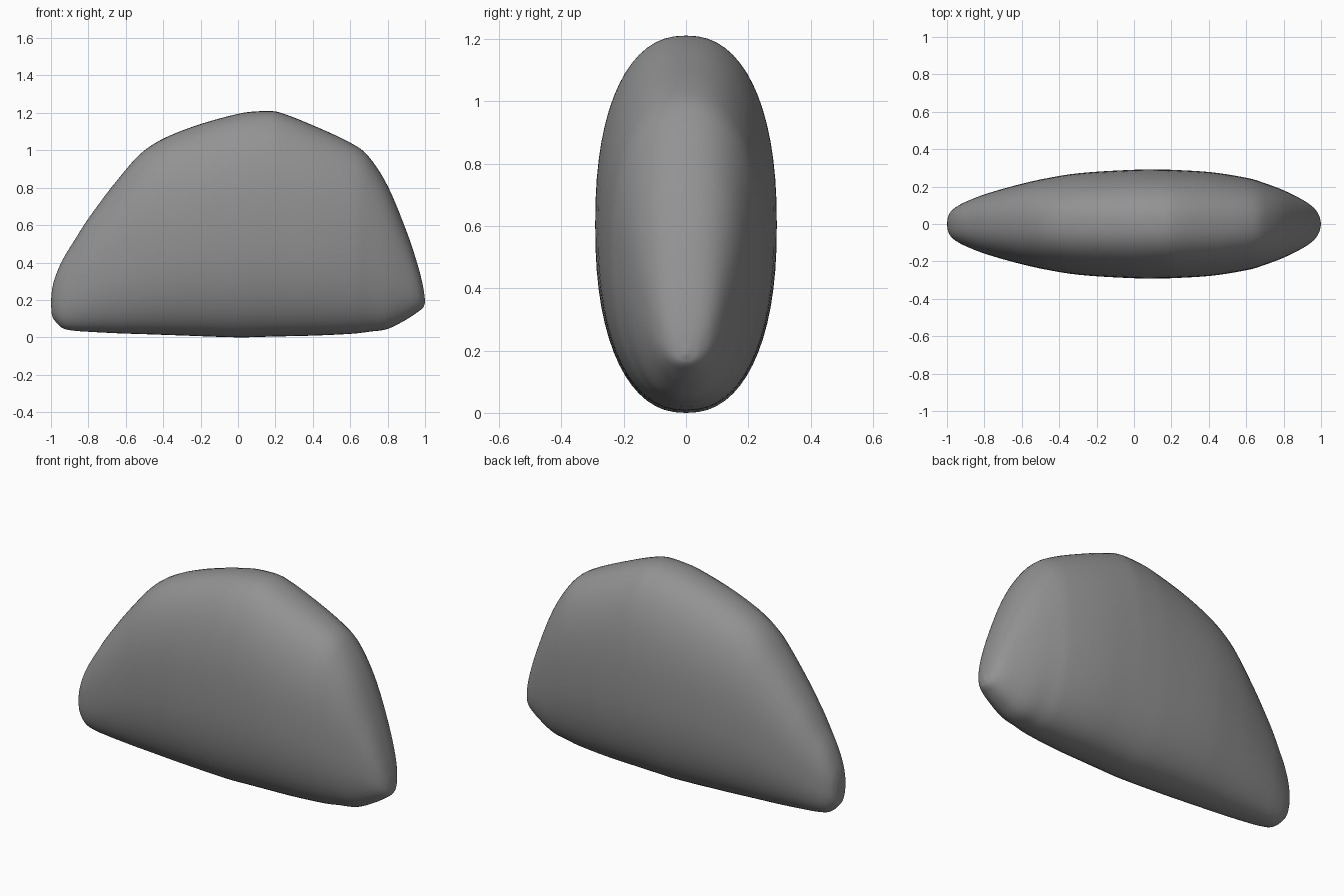
import bpy, bmesh, math

if "Cube" in bpy.data.objects:
    bpy.data.objects.remove(bpy.data.objects["Cube"])

# Cross-section stations along x: (x, bottom z, top z, half width)
STATIONS = [
    (-1.00, 0.18, 0.19, 0.004), (-0.995, 0.12, 0.25, 0.035), (-0.98, 0.09, 0.315, 0.066),
    (-0.94, 0.05, 0.41, 0.098), (-0.88, 0.036, 0.51, 0.127), (-0.80, 0.03, 0.635, 0.158),
    (-0.65, 0.022, 0.835, 0.202), (-0.50, 0.017, 1.00, 0.238), (-0.30, 0.01, 1.105, 0.271),
    (0.00, 0.0, 1.195, 0.29), (0.14, 0.003, 1.21, 0.291), (0.22, 0.005, 1.203, 0.289),
    (0.42, 0.01, 1.125, 0.276), (0.62, 0.02, 1.03, 0.243), (0.70, 0.03, 0.965, 0.218),
    (0.80, 0.045, 0.81, 0.18), (0.90, 0.095, 0.57, 0.13), (0.96, 0.135, 0.39, 0.088),
    (0.99, 0.16, 0.27, 0.045), (1.00, 0.185, 0.20, 0.004),
]
SIDES, STEPS, POWER = 64, 5, 2.3


def spline(rows, steps):
    """Catmull-Rom through the station rows."""
    out = []
    for i in range(len(rows) - 1):
        p0, p1 = rows[max(i - 1, 0)], rows[i]
        p2, p3 = rows[i + 1], rows[min(i + 2, len(rows) - 1)]
        h = p2[0] - p1[0]
        for s in range(steps):
            t = s / steps
            row = []
            for a, b, c, d in zip(p0, p1, p2, p3):
                m1 = (c - a) / (p2[0] - p0[0]) * h
                m2 = (d - b) / (p3[0] - p1[0]) * h
                row.append((2*t**3 - 3*t**2 + 1) * b + (t**3 - 2*t**2 + t) * m1
                           + (3*t**2 - 2*t**3) * c + (t**3 - t**2) * m2)
            out.append(row)
    return out + [list(rows[-1])]


def rounded(v):
    return math.copysign(abs(v) ** (2 / POWER), v)


# Body: superellipse rings lofted along x
bm = bmesh.new()
rings = []
for x, lo, hi, w in spline(STATIONS, STEPS):
    mid, half = (lo + hi) / 2, (hi - lo) / 2
    angles = [2 * math.pi * k / SIDES for k in range(SIDES)]
    rings.append([bm.verts.new((x, w * rounded(math.cos(a)), mid + half * rounded(math.sin(a))))
                  for a in angles])
for r0, r1 in zip(rings, rings[1:]):
    for k in range(SIDES):
        n = (k + 1) % SIDES
        bm.faces.new((r0[k], r0[n], r1[n], r1[k]))
bm.faces.new(rings[0])
bm.faces.new(rings[-1])
bmesh.ops.recalc_face_normals(bm, faces=bm.faces)
for f in bm.faces:
    f.smooth = True
mesh = bpy.data.meshes.new("rounded_body")
bm.to_mesh(mesh)
bm.free()

# Single grey material
grey = bpy.data.materials.new("mid grey")
grey.diffuse_color = (0.29, 0.29, 0.29, 1)
grey.use_nodes = True
grey.node_tree.nodes["Principled BSDF"].inputs["Base Color"].default_value = grey.diffuse_color
mesh.materials.append(grey)
body = bpy.data.objects.new("rounded_body", mesh)
bpy.context.collection.objects.link(body)
